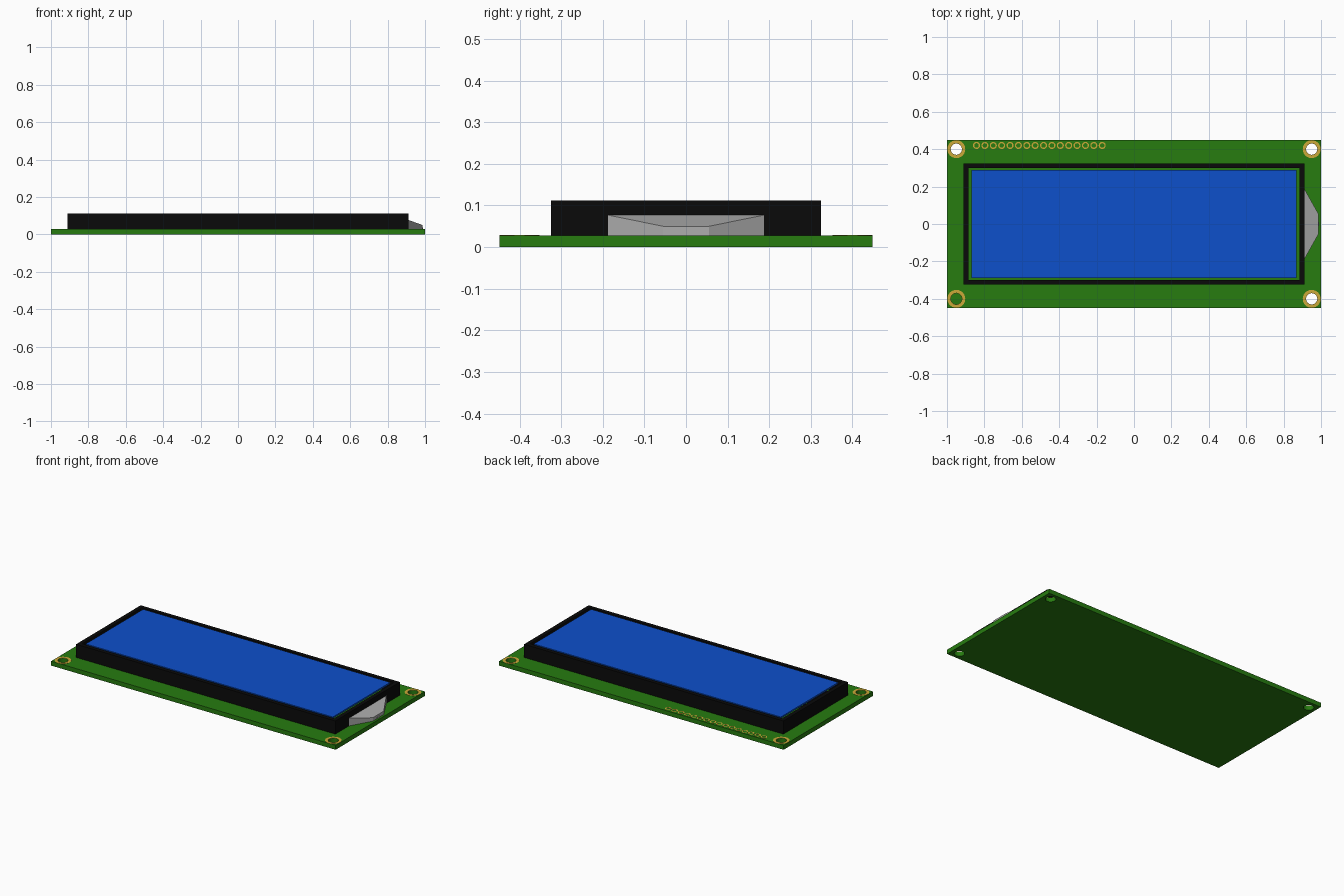
import bpy, bmesh, math
from mathutils import Matrix

if "Cube" in bpy.data.objects:
    bpy.data.objects.remove(bpy.data.objects["Cube"])

BOARD_TOP, TOP = 0.028, 0.112


def material(name, rgb):
    m = bpy.data.materials.new(name)
    m.diffuse_color = (*rgb, 1)
    m.use_nodes = True
    m.node_tree.nodes["Principled BSDF"].inputs["Base Color"].default_value = m.diffuse_color
    return m


green = material("board_green", (0.02, 0.2, 0.005))
black = material("bezel_black", (0.003, 0.003, 0.003))
blue = material("screen_blue", (0.004, 0.08, 0.6))
gold = material("pad_gold", (0.6, 0.4, 0.04))
grey = material("backlight_grey", (0.42, 0.42, 0.42))


def add_object(name, bm, mat=None):
    bmesh.ops.recalc_face_normals(bm, faces=bm.faces)
    me = bpy.data.meshes.new(name)
    bm.to_mesh(me)
    bm.free()
    if mat:
        me.materials.append(mat)
    ob = bpy.data.objects.new(name, me)
    bpy.context.collection.objects.link(ob)
    return ob


def box(x0, x1, y0, y1, z0, z1):
    bm = bmesh.new()
    bmesh.ops.create_cube(bm, size=1)
    for v in bm.verts:
        v.co = (x1 if v.co.x > 0 else x0, y1 if v.co.y > 0 else y0, z1 if v.co.z > 0 else z0)
    return bm


def ring(bm, x, y, outer, inner, n, z0, z1):
    # closed flat washer around a hole
    loops = []
    for r, z in ((outer, z0), (outer, z1), (inner, z1), (inner, z0)):
        loops.append([bm.verts.new((x + r * math.cos(2 * math.pi * i / n),
                                    y + r * math.sin(2 * math.pi * i / n), z)) for i in range(n)])
    for k in range(4):
        a, b = loops[k], loops[(k + 1) % 4]
        for i in range(n):
            j = (i + 1) % n
            bm.faces.new((a[i], a[j], b[j], b[i]))


# Circuit board with corner holes (the front left one is closed underneath)
holes = [(x, y) for x in (-0.95, 0.95) for y in (-0.4, 0.4)]
board = add_object("circuit_board", box(-1, 1, -0.448, 0.448, 0, BOARD_TOP), green)
bm = bmesh.new()
for x, y in holes:
    bottom = 0.001 if x < 0 and y < 0 else -0.05
    bmesh.ops.create_cone(bm, cap_ends=True, segments=32, radius1=0.03, radius2=0.03,
                          depth=0.1 - bottom,
                          matrix=Matrix.Translation((x, y, (0.1 + bottom) / 2)))
cutter = add_object("hole_cutter", bm, green)
cutter.hide_render = True
mod = board.modifiers.new("holes", 'BOOLEAN')
mod.operation, mod.solver, mod.object = 'DIFFERENCE', 'EXACT', cutter
bpy.context.view_layer.objects.active = board
bpy.ops.object.modifier_apply(modifier=mod.name)
bpy.data.objects.remove(cutter)

# Gold rings around the mounting holes
bm = bmesh.new()
for x, y in holes:
    ring(bm, x, y, 0.048, 0.03, 32, BOARD_TOP - 0.002, BOARD_TOP + 0.001)
add_object("mounting_pads", bm, gold)

# Row of sixteen pin pads along the back edge
bm = bmesh.new()
for i in range(16):
    ring(bm, -0.842 + i * 0.0448, 0.42, 0.019, 0.012, 20, BOARD_TOP - 0.002, BOARD_TOP + 0.001)
add_object("pin_pads", bm, gold)

# Black bezel with an open window in its top
bm = box(-0.911, 0.911, -0.324, 0.324, BOARD_TOP, TOP)
top = max(bm.faces, key=lambda f: f.calc_center_median().z)
bmesh.ops.inset_region(bm, faces=[top], thickness=0.036)
bmesh.ops.delete(bm, geom=[top], context='FACES_ONLY')
add_object("bezel", bm, black)

# Blue screen filling the window
add_object("screen", box(-0.875, 0.875, -0.288, 0.288, TOP - 0.01, TOP), blue).scale = (0.992, 1, 1)

# Tapered backlight housing on the right
bm = bmesh.new()
inner = [(0.911, -0.188, BOARD_TOP), (0.911, 0.188, BOARD_TOP), (0.911, 0.188, 0.077), (0.911, -0.188, 0.077)]
outer = [(0.986, -0.055, BOARD_TOP), (0.986, 0.055, BOARD_TOP), (0.986, 0.055, 0.05), (0.986, -0.055, 0.05)]
a = [bm.verts.new(p) for p in inner]
b = [bm.verts.new(p) for p in outer]
bm.faces.new(a)
bm.faces.new(b)
for i in range(4):
    j = (i + 1) % 4
    bm.faces.new((a[i], a[j], b[j], b[i]))
add_object("backlight_housing", bm, grey)

# Small tab at the housing tip
add_object("backlight_tab", box(0.97, 0.988, -0.011, 0.011, BOARD_TOP, 0.038), grey)
